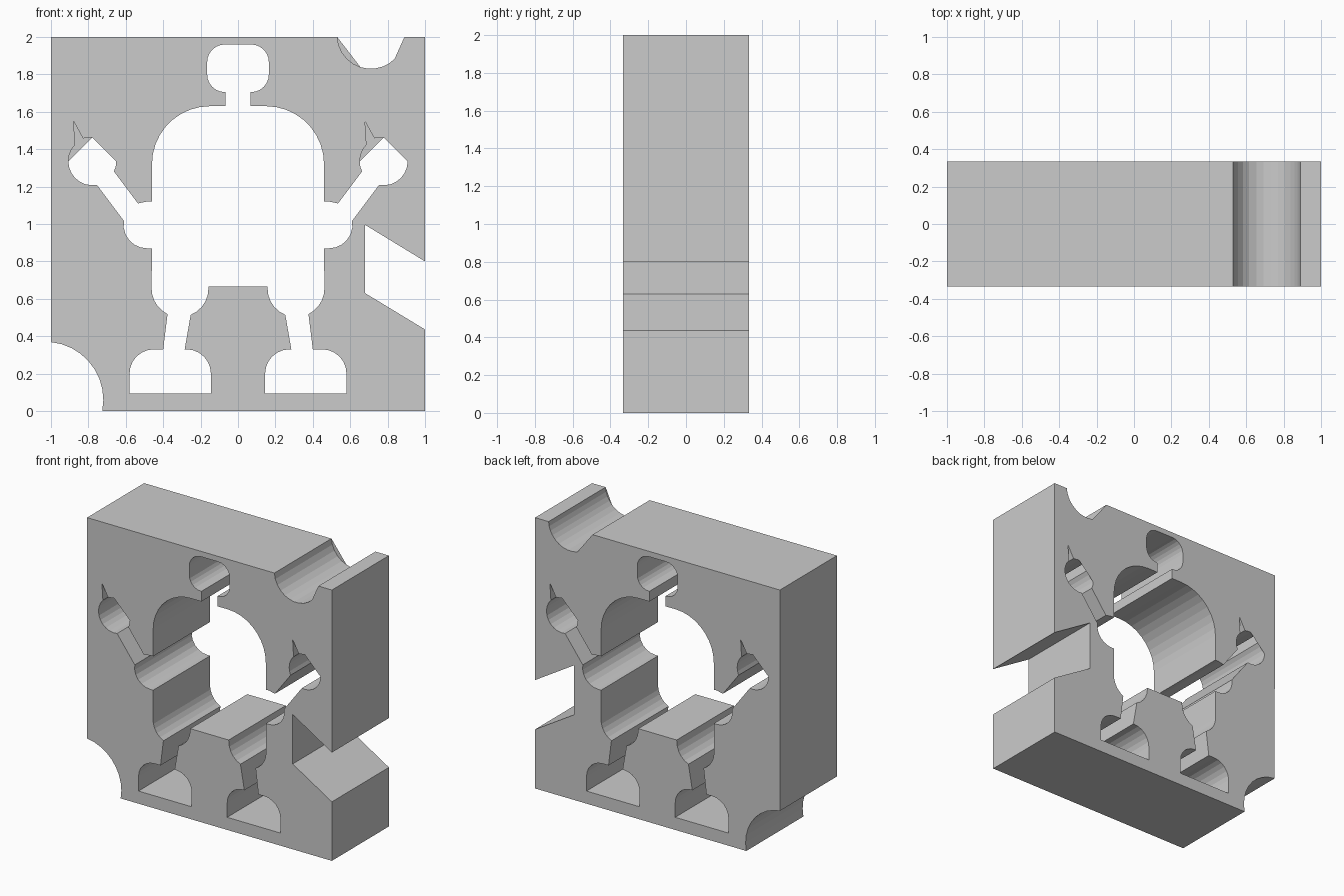
import bpy, bmesh
from math import sin, cos, radians

if "Cube" in bpy.data.objects:
    bpy.data.objects.remove(bpy.data.objects["Cube"])

HALF = 0.333  # half of the block depth


def arc(cx, cz, r, a0, a1, n=6):
    """Points along a circular arc, angles in degrees."""
    steps = [radians(a0 + (a1 - a0) * i / n) for i in range(n + 1)]
    return [(cx + r * cos(a), cz + r * sin(a)) for a in steps]


# outer outline of the block with its three bites
outer = [(-1, 2)]
outer += arc(-1.03, 0.06, 0.31, 84.4, -11.2, 9)               # round corner
outer += [(1, 0), (1, 0.436), (0.68, 0.63), (0.68, 0.995), (1, 0.80), (1, 2)]
bite_right = arc(0.71, 2.01, 0.18, -3.2, -45, 4)              # round top notch
bite_left = arc(0.71, 2.01, 0.18, -108, -176.8, 5)
outer += bite_right + arc(0.71, 2.01, 0.18, -45, -108, 5)[1:-1] + bite_left

# claw hand: centre, radius and horn shape
HX, HZ, HR = -0.779, 1.335, 0.128
horn = [(HX + 0.1, HZ + 0.214), (HX + 0.05, HZ + 0.123)]
horn_arc = arc(HX, HZ, HR, 0, 44, 3)
claw_mid = (HX, HZ + HR)


def flip(pts, axis=0.0):
    return [(2 * axis - x, z) for x, z in pts]


# left half of the figure cut-out, from head to crotch
half = arc(-0.07, 1.865, 0.095, 90, 180) + arc(-0.07, 1.80, 0.095, 180, 270)
half += [(-0.066, 1.705), (-0.066, 1.63)]
half += arc(-0.15, 1.32, 0.31, 90, 180, 9)                    # shoulder
half += [(-0.46, 1.12), (-0.487, 1.12), (-0.535, 1.11)]
half += arc(HX, HZ, HR, -25, 0, 2)[:-1] + horn_arc + horn     # hand
half += [claw_mid] + flip(horn[::-1], HX)
half += arc(HX, HZ, HR, 136, 180, 3) + arc(HX, HZ, HR, 180, 281, 7)[1:]
half += arc(-0.487, 0.995, 0.125, 170, 270) + [(-0.46, 0.87)]  # elbow
half += arc(-0.31, 0.655, 0.152, 180, 244, 5)                 # hip
half += [(-0.40, 0.33)] + arc(-0.45, 0.20, 0.13, 90, 180)     # foot
half += [(-0.58, 0.093), (-0.145, 0.093)]
half += arc(-0.275, 0.20, 0.13, 0, 90) + [(-0.285, 0.33)]
half += arc(-0.31, 0.655, 0.152, 292, 360, 5) + [(-0.157, 0.667)]
figure = half + flip(half)[::-1]

# filled, extruded 2D curve
curve = bpy.data.curves.new("block_profile", 'CURVE')
curve.dimensions = '2D'
curve.fill_mode = 'BOTH'
curve.extrude = HALF
for pts in (outer, figure):
    s = curve.splines.new('POLY')
    s.points.add(len(pts) - 1)
    for p, (x, z) in zip(s.points, pts):
        p.co = (x, z, 0, 1)
    s.use_cyclic_u = True
block = bpy.data.objects.new("cutout_block", curve)
bpy.context.collection.objects.link(block)
block.select_set(True)
bpy.context.view_layer.objects.active = block
bpy.ops.object.convert(target='MESH')

# stand it upright and weld caps to walls
bm = bmesh.new()
bm.from_mesh(block.data)
for v in bm.verts:
    x, y, z = v.co
    v.co = (x, -z, y)
bmesh.ops.remove_doubles(bm, verts=bm.verts, dist=0.0005)
bmesh.ops.recalc_face_normals(bm, faces=bm.faces)


def web(pts, side):
    """Thin flat web closing a small pocket on the front (-1) or back (1)."""
    f = bm.faces.new([bm.verts.new((x, side * HALF, z)) for x, z in pts])
    f.normal_update()
    if f.normal.y * side < 0:
        f.normal_flip()


# webs over one horn of each claw per face, and over the notch sides
pocket = horn_arc + horn + [claw_mid]
inner = flip(pocket, HX)
web(pocket, -1)
web(inner, 1)
web(flip(inner), -1)
web(flip(pocket), 1)
web(bite_right, -1)
web(bite_left, 1)

bm.to_mesh(block.data)
bm.free()
for p in block.data.polygons:
    p.use_smooth = False
